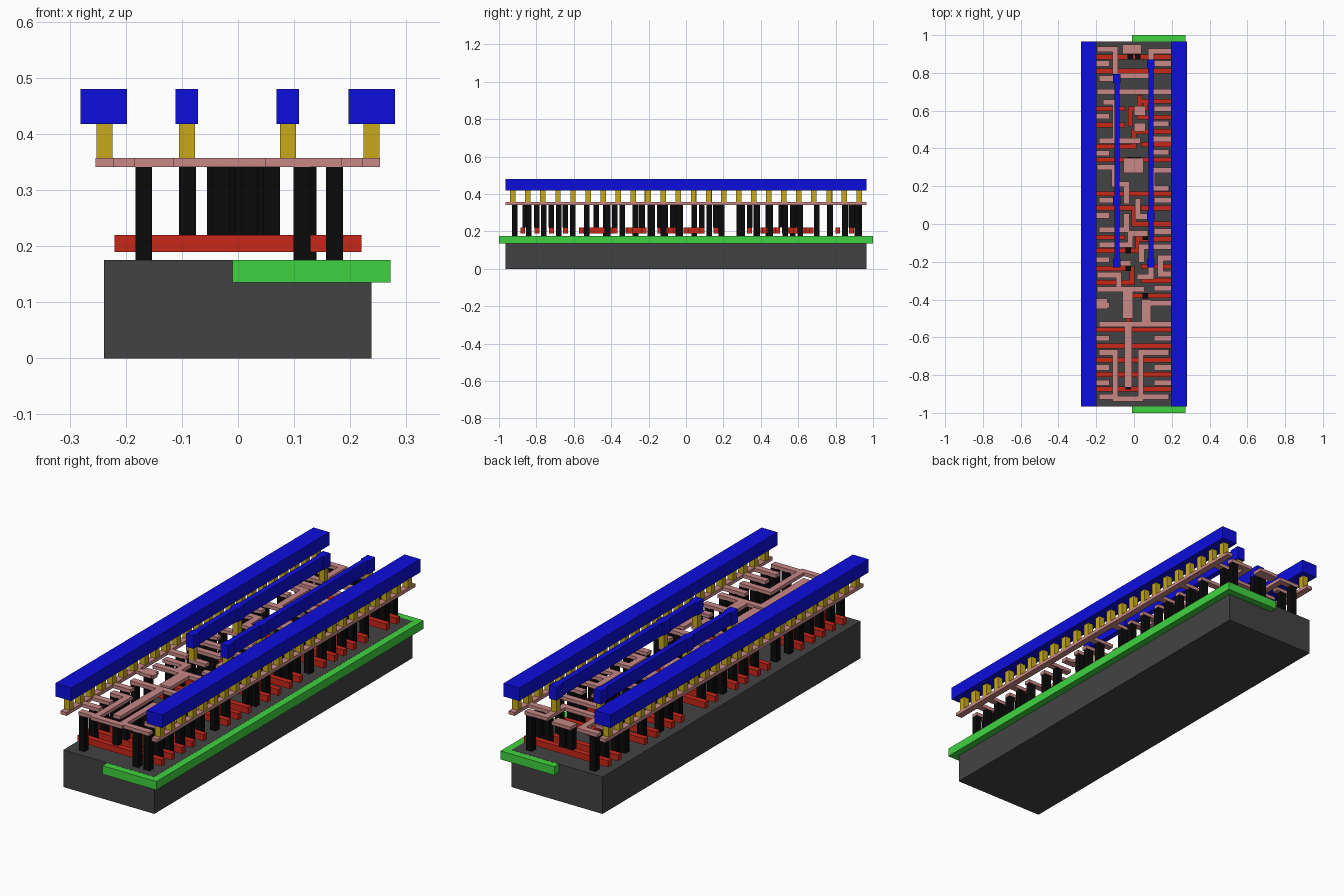
import bpy, bmesh

def paint(ob, rgb):
    m = bpy.data.materials.new(ob.name + "_colour")
    m.diffuse_color = (*rgb, 1)
    ob.data.materials.append(m)

def layer(name, rects, z0, z1, rgb):
    """Extrude the union of plan rectangles (x0, x1, y0, y1) from z0 to z1."""
    xs = sorted({round(v, 4) for r in rects for v in r[:2]})
    ys = sorted({round(v, 4) for r in rects for v in r[2:]})
    cells = set()
    for a, b, c, d in rects:
        i0, i1, j0, j1 = (xs.index(round(a, 4)), xs.index(round(b, 4)),
                          ys.index(round(c, 4)), ys.index(round(d, 4)))
        cells |= {(i, j) for i in range(i0, i1) for j in range(j0, j1)}
    bm = bmesh.new()
    cache = {}
    def v(i, j, z):
        if (i, j, z) not in cache:
            cache[i, j, z] = bm.verts.new((xs[i], ys[j], z))
        return cache[i, j, z]
    for i, j in cells:
        ring = [(i, j), (i + 1, j), (i + 1, j + 1), (i, j + 1)]
        bm.faces.new([v(*p, z1) for p in ring])
        bm.faces.new([v(*p, z0) for p in reversed(ring)])
        for k, n in enumerate([(i, j - 1), (i + 1, j), (i, j + 1), (i - 1, j)]):
            if n not in cells:
                p, q = ring[k], ring[(k + 1) % 4]
                bm.faces.new([v(*p, z0), v(*q, z0), v(*q, z1), v(*p, z1)])
    bmesh.ops.dissolve_limit(bm, angle_limit=0.01, verts=bm.verts[:], edges=bm.edges[:])
    me = bpy.data.meshes.new(name)
    bm.to_mesh(me)
    bm.free()
    ob = bpy.data.objects.new(name, me)
    bpy.context.collection.objects.link(ob)
    paint(ob, rgb)

def track(points, w=0.03):
    """Rectangles for a right-angled path of width w."""
    h = w / 2
    return [(min(a[0], b[0]) - h, max(a[0], b[0]) + h, min(a[1], b[1]) - h, max(a[1], b[1]) + h)
            for a, b in zip(points, points[1:])]

def pads(points, w=0.03):
    return [(x - w / 2, x + w / 2, y - w / 2, y + w / 2) for x, y in points]

# Base block and the well set into one side of it
layer("substrate", [(-0.239, 0.238, -0.966, 0.966)], 0, 0.1755, (0.055, 0.055, 0.055))
layer("well", [(-0.01, 0.272, -1, 1)], 0.135, 0.175, (0.05, 0.65, 0.05))

# Red gate bars: full width, then left and right halves, then joining jogs
gates = []
for y in (0.885, 0.811, 0.34, 0.16, -0.56, -0.645, -0.72, -0.797, -0.873):
    gates += track([(-0.207, y), (0.207, y)], 0.026)
for y in (0.61, 0.525, 0.41, 0.085, -0.07, -0.14, -0.235, -0.31):
    gates += track([(-0.207, y), (-0.06, y)], 0.026)
for y in (0.65, 0.565, 0.49, 0.42, 0.085, 0.0, -0.08, -0.225, -0.3, -0.38):
    gates += track([(0.05, y), (0.207, y)], 0.026)
for path in ([(-0.02, 0.53), (-0.02, 0.61), (0.06, 0.61), (0.06, 0.65)],
             [(0.03, 0.565), (0.03, 0.67)],
             [(-0.06, 0.41), (0.0, 0.41), (0.0, 0.49), (0.06, 0.49)],
             [(-0.06, 0.085), (0.0, 0.085), (0.0, 0.0), (0.06, 0.0)],
             [(-0.06, -0.14), (0.02, -0.14), (0.02, -0.08), (0.06, -0.08)],
             [(-0.06, -0.235), (-0.01, -0.235), (-0.01, -0.31), (-0.06, -0.31)],
             [(0.06, -0.38), (-0.03, -0.38), (-0.03, -0.52), (-0.03, -0.56)]):
    gates += track(path, 0.026)
layer("gate_bars", gates, 0.19, 0.22, (0.58, 0.02, 0.01))

# Pink routing: rails, stubs out of the rails, then inner wires and pads
left_stubs = (0.85, 0.57, 0.375, 0.045, -0.19, -0.43, -0.605, -0.76, -0.84)
right_stubs = (0.85, 0.61, 0.45, 0.125, -0.04, -0.34, -0.605, -0.76, -0.84)
wires = [(-0.254, -0.222, -0.966, 0.966), (0.222, 0.253, -0.966, 0.966)]
for y in left_stubs:
    wires += track([(-0.238, y), (-0.145, y)])
for y in right_stubs:
    wires += track([(0.238, y), (0.12, y)])
for path in ([(-0.18, 0.925), (-0.1, 0.925), (-0.1, 0.77), (-0.17, 0.77)],
             [(0.18, 0.915), (0.09, 0.915), (0.09, 0.785), (-0.09, 0.785)],
             [(-0.18, 0.7), (0.18, 0.7)],
             [(-0.15, 0.645), (-0.1, 0.645), (-0.1, 0.44), (-0.17, 0.44)],
             [(0.17, 0.53), (0.09, 0.53), (0.09, 0.38), (0.17, 0.38)],
             [(-0.1, 0.44), (0.02, 0.44)],
             [(-0.18, 0.3), (-0.105, 0.3), (-0.105, 0.21), (-0.04, 0.21), (-0.04, 0.12)],
             [(0.18, 0.285), (0.095, 0.285), (0.095, 0.19), (0.17, 0.19)],
             [(-0.17, 0.125), (-0.09, 0.125)],
             [(0.09, 0.04), (0.02, 0.04), (0.02, 0.12)],
             [(-0.17, -0.03), (-0.04, -0.03), (-0.04, 0.04)],
             [(-0.17, -0.11), (-0.02, -0.11), (-0.02, -0.05), (0.06, -0.05)],
             [(0.18, -0.12), (0.04, -0.12), (0.04, -0.19)],
             [(-0.09, -0.207), (-0.03, -0.207)],
             [(0.09, -0.207), (0.09, -0.28), (0.03, -0.28)],
             [(0.18, -0.18), (0.14, -0.18), (0.14, -0.265), (0.18, -0.265)],
             [(-0.18, -0.27), (-0.08, -0.27), (-0.08, -0.345), (0.04, -0.345)],
             [(-0.18, -0.345), (-0.08, -0.345)],
             [(0.18, -0.42), (0.06, -0.42), (0.06, -0.53)],
             [(-0.17, -0.53), (0.18, -0.53)],
             [(-0.17, -0.68), (-0.1, -0.68), (-0.1, -0.925), (0.035, -0.925),
              (0.035, -0.68), (0.17, -0.68)],
             [(-0.17, -0.915), (-0.1, -0.915)], [(0.035, -0.915), (0.17, -0.915)]):
    wires += track(path)
wires += [(-0.06, 0.04, 0.9, 0.95), (-0.055, 0.05, 0.27, 0.35), (0.0, 0.06, 0.49, 0.535),
          (0.0, 0.06, 0.575, 0.625), (-0.06, -0.005, -0.5, -0.345),
          (-0.05, -0.01, -0.865, -0.53), (-0.2, -0.14, -0.45, -0.395), (0.04, 0.09, -0.53, -0.4)]
layer("routing", wires, 0.341, 0.357, (0.58, 0.25, 0.24))

# Black contact posts: from the base up to the routing, and from the gates up
posts = []
for y in left_stubs + (0.925, 0.77, 0.7, 0.44, 0.3, 0.125, -0.03, -0.11, -0.27, -0.53, -0.68, -0.915):
    posts.append((-0.168, y))
for y in right_stubs + (0.915, 0.7, 0.53, 0.38, 0.285, 0.19, -0.12, -0.18, -0.42, -0.53, -0.68, -0.915):
    posts.append((0.172, y))
for y in (0.85, 0.61, 0.45, 0.125, -0.605, -0.68, -0.76, -0.84, -0.915):
    posts.append((0.125 if y not in (-0.68, -0.915) else 0.114, y))
layer("contact_posts", pads(posts), 0.1755, 0.341, (0.003, 0.003, 0.003))
gate_posts = [(-0.02, 0.885), (0.02, 0.885), (0.03, 0.6), (0.03, 0.51), (0.0, 0.44), (-0.02, 0.34),
              (0.02, 0.34), (-0.04, 0.16), (0.02, 0.085), (-0.09, 0.125), (0.06, -0.07),
              (-0.03, -0.14), (-0.03, -0.235), (0.06, -0.38), (-0.03, -0.48),
              (-0.03, -0.645), (-0.03, -0.72), (-0.03, -0.797), (-0.03, -0.86)]
layer("gate_posts", pads(gate_posts), 0.22, 0.341, (0.003, 0.003, 0.003))

# Gold studs: a regular row under each rail, three under each inner strap
left_pads, right_pads = (0.77, 0.125, -0.207), (0.847, 0.042, -0.207)
studs = [(s * 0.238, -0.926 + 0.0805 * k) for s in (-1, 1) for k in range(24)]
studs += [(-0.091, y) for y in left_pads] + [(0.089, y) for y in right_pads]
layer("studs", pads(studs, 0.029), 0.357, 0.418, (0.58, 0.4, 0.01))

# Blue top metal: two rails and two thin straps with wider pads
layer("power_rails", [(-0.281, -0.198, -0.966, 0.966), (0.197, 0.28, -0.966, 0.966)],
      0.418, 0.48, (0.004, 0.004, 0.72))
straps = []
for x, ys in ((-0.091, left_pads), (0.089, right_pads)):
    straps += track([(x, ys[0]), (x, ys[-1])], 0.026)
    straps += [(x - 0.02, x + 0.02, y - 0.024, y + 0.024) for y in ys]
layer("inner_straps", straps, 0.418, 0.48, (0.004, 0.004, 0.72))
